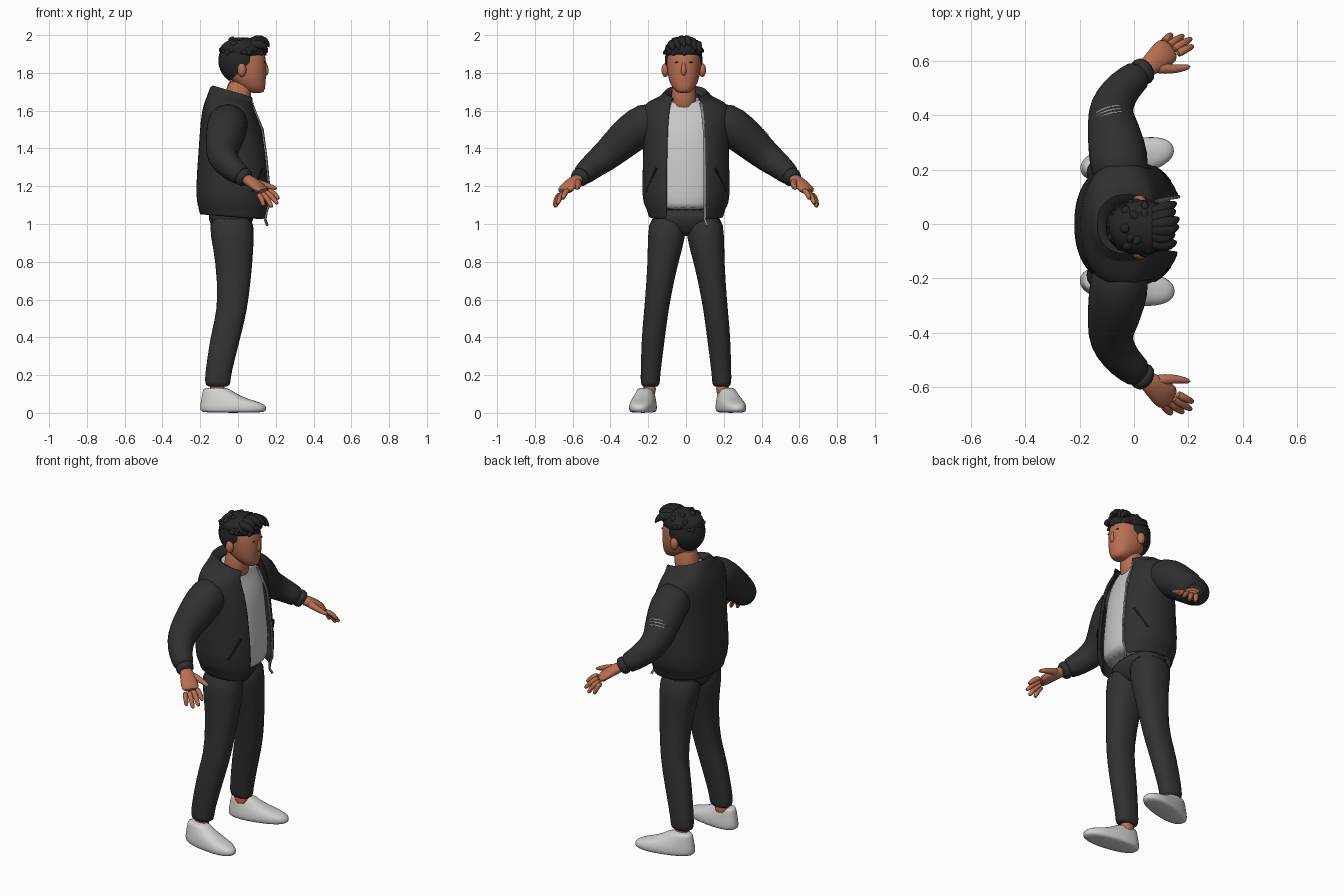
import bpy, bmesh, math, random
from mathutils import Vector

random.seed(4)
if "Cube" in bpy.data.objects:
    bpy.data.objects.remove(bpy.data.objects["Cube"])


def material(name, r, g, b):
    mat = bpy.data.materials.new(name)
    mat.use_nodes = True
    mat.diffuse_color = (r, g, b, 1)
    bsdf = next(n for n in mat.node_tree.nodes if n.type == "BSDF_PRINCIPLED")
    bsdf.inputs["Base Color"].default_value = (r, g, b, 1)
    bsdf.inputs["Roughness"].default_value = 0.8
    return mat


JACKET = material("charcoal jacket", .029, .029, .029)
TROUSERS = material("charcoal trousers", .032, .032, .032)
HAIR = material("black hair", .019, .019, .02)
SKIN = material("warm brown skin", .48, .16, .085)
SHIRT = material("pale grey shirt", .58, .58, .58)
SHOE = material("off white shoe", .64, .64, .63)
ZIP = material("grey metal", .25, .25, .25)
POCKET = material("pocket black", .008, .008, .008)


def oval(angle, rx, ry, power=2.3):
    """Point on a slightly squared ellipse."""
    c, s = math.cos(angle), math.sin(angle)
    return (rx * math.copysign(abs(c) ** (2 / power), c),
            ry * math.copysign(abs(s) ** (2 / power), s))


def finish(name, bm, mat, levels=1):
    bmesh.ops.recalc_face_normals(bm, faces=bm.faces)
    mesh = bpy.data.meshes.new(name)
    bm.to_mesh(mesh)
    bm.free()
    mesh.materials.append(mat)
    mesh.shade_smooth()
    mesh.set_sharp_from_angle(angle=math.radians(60))
    obj = bpy.data.objects.new(name, mesh)
    bpy.context.collection.objects.link(obj)
    if levels:
        obj.modifiers.new("smooth", "SUBSURF").levels = levels
        obj.modifiers["smooth"].render_levels = levels
    return obj


def skin_rings(bm, rings, closed=True):
    """Bridge rings of points; closed rings get capped ends."""
    loops = [[bm.verts.new(p) for p in ring] for ring in rings]
    n = len(loops[0])
    for a, b in zip(loops, loops[1:]):
        for i in range(n if closed else n - 1):
            j = (i + 1) % n
            bm.faces.new((a[i], a[j], b[j], b[i]))
    if closed:
        bm.faces.new(loops[0])
        bm.faces.new(loops[-1])


def level_ring(z, cx, cy, rx, ry, tilt=0, start=0, n=24):
    """Horizontal ring; a start angle leaves an opening at the front."""
    ring = []
    for i in range(n):
        t = i / (n - 1) if start else i / n
        x, y = oval(start + t * (math.tau - 2 * start), rx, ry)
        ring.append(Vector((cx + x, cy + y, z - tilt * x)))
    return ring


def stack(name, mat, rows, levels=1):
    bm = bmesh.new()
    skin_rings(bm, [level_ring(*row) for row in rows])
    return finish(name, bm, mat, levels)


def tube_rings(points, sizes, ref=(0, 0, 1), n=10):
    """Rings along a path; each size is a radius or (side, up) radii."""
    points = [Vector(p) for p in points]
    rings = []
    for i, p in enumerate(points):
        t = points[min(i + 1, len(points) - 1)] - points[max(i - 1, 0)]
        side = t.cross(Vector(ref)).normalized()
        up = side.cross(t).normalized()
        size = sizes[i]
        a, b = size if isinstance(size, tuple) else (size, size)
        rings.append([p + side * a * math.cos(k * math.tau / n)
                      + up * b * math.sin(k * math.tau / n) for k in range(n)])
    return rings


def tube(name, mat, points, sizes, ref=(0, 0, 1), n=10, levels=1):
    bm = bmesh.new()
    skin_rings(bm, tube_rings(points, sizes, ref, n))
    return finish(name, bm, mat, levels)


def ball(name, mat, centre, radii, cut=None):
    """Ellipsoid, optionally trimmed below a plane (point, normal)."""
    bm = bmesh.new()
    bmesh.ops.create_uvsphere(bm, u_segments=32, v_segments=20, radius=1)
    bmesh.ops.scale(bm, vec=radii, verts=bm.verts)
    bmesh.ops.translate(bm, vec=centre, verts=bm.verts)
    if cut:
        bmesh.ops.bisect_plane(bm, geom=bm.verts[:] + bm.edges[:] + bm.faces[:],
                               plane_co=cut[0], plane_no=cut[1], clear_inner=True)
    return finish(name, bm, mat, 0)


# Jacket rows: height, centre, depth, width, half opening, tilt; last is the collar fold
rows = [(1.035, -.02, .178, .193, .1, .08), (1.08, -.02, .184, .2, .1, .08),
        (1.105, -.02, .193, .222, .1, .04), (1.2, -.022, .195, .229, .1, 0),
        (1.35, -.024, .182, .22, .098, 0), (1.5, -.03, .166, .222, .095, 0),
        (1.59, -.045, .142, .235, .088, .05), (1.645, -.045, .122, .21, .08, .1),
        (1.662, -.03, .123, .122, .075, .2), (1.71, -.02, .12, .113, .07, .33),
        (1.665, -.005, .085, .08, .064, .25)]
bm = bmesh.new()
open_rings = [level_ring(z, cx, 0, rx, ry, tilt, math.asin((gap / ry) ** 1.15), 32)
              for z, cx, rx, ry, gap, tilt in rows]
skin_rings(bm, open_rings, closed=False)
jacket = finish("jacket_body", bm, JACKET)
solid = jacket.modifiers.new("cloth thickness", "SOLIDIFY")
solid.thickness, solid.offset = .012, 0
jacket.modifiers.move(1, 0)

# Shirt sits just inside the jacket
stack("shirt", SHIRT, [(z, cx, 0, rx - .026, ry - .026, tilt)
                       for z, cx, rx, ry, gap, tilt in rows[1:-2]])

# Zip along the left opening with a hanging pull
edge = [ring[0] + Vector((.004, 0, 0)) for ring in open_rings[:-2]]
tube("zip_edge", ZIP, edge, [.007] * len(edge), (0, 1, 0), 6, 0)
tube("zip_pull", ZIP, [edge[0], edge[0] + Vector((.012, .012, -.03))],
     [.007, .007], (0, 1, 0), 6, 0)

# Badge on the left sleeve: plain bands wrapped over the cloth
along = Vector((-.2, .75, -.63)).normalized()
across = along.cross(Vector((0, 0, 1))).normalized()
above = across.cross(along)
for row in (-1, 0, 1):
    reach = .091 - row * .0025
    arc = [Vector((-.076, .362, 1.417)) + along * row * .017
           + (across * math.cos(a) + above * math.sin(a)) * reach
           for a in (math.radians(62 + 12 * k) for k in range(6))]
    tube(f"sleeve_badge_band_{row + 2}", ZIP, arc, [.004] * 6, along, 6, 0)

# Neck and head
HEAD_Y = -.012
stack("neck", SKIN, [(1.58, -.01, HEAD_Y, .07, .07), (1.66, 0, HEAD_Y, .068, .066),
                     (1.78, .01, HEAD_Y, .068, .064)])
stack("head", SKIN, [(z, cx, HEAD_Y, rx, ry) for z, cx, rx, ry in (
    (1.692, .1, .032, .03), (1.71, .086, .057, .052), (1.75, .06, .087, .077),
    (1.8, .04, .11, .088), (1.86, .03, .121, .091), (1.92, .025, .115, .086),
    (1.97, .02, .07, .05))])
tube("nose", SKIN, [(.138, HEAD_Y, 1.865), (.146, HEAD_Y, 1.835), (.153, HEAD_Y, 1.808),
                    (.138, HEAD_Y, 1.785)],
     [(.009, .009), (.012, .011), (.016, .017), (.014, .011)], (0, 1, 0))
for s, side in ((1, "left"), (-1, "right")):
    ball(side + "_ear", SKIN, (.02, HEAD_Y + s * .098, 1.815), (.024, .02, .036))
    ball(side + "_eye", HAIR, (.142, HEAD_Y + s * .038, 1.857), (.004, .01, .004))

# Hair: close sides, full top and loose tufts
ball("hair_sides", HAIR, (.008, HEAD_Y, 1.865), (.112, .1, .122),
     ((.095, 0, 1.885), (-.68, 0, .73)))
ball("hair_top", HAIR, (.028, HEAD_Y, 1.92), (.122, .1, .068),
     ((.12, 0, 1.895), (-.1, 0, 1)))
bm = bmesh.new()
for ring_size, height, count in ((1, .05, 18), (.88, .45, 15), (.55, .8, 9)):
    for k in range(count):
        a = math.tau * (k + random.random() * .8) / count
        out = Vector((math.cos(a), math.sin(a), 0))
        base = Vector((.025 + out.x * .11 * ring_size, HEAD_Y + out.y * .09 * ring_size,
                       1.915 + .066 * height + random.uniform(-.012, .008)))
        swirl = Vector((-out.y, out.x, 0)) * random.uniform(-.03, .03)
        tip = base + out * .016 + swirl + Vector((0, 0, random.uniform(-.022, .018)))
        skin_rings(bm, tube_rings([base - out * .02, base + out * .008 + swirl * .4, tip],
                                  [.025, .02, .003], (.1, .2, 1), 7))
# Swept quiff, arched across the brow
for k in range(6):
    y = (k - 2.5) * .026
    drop = y * y * 7
    reach = random.uniform(-.014, .004) - drop * .5
    path = [(.05, y * .7, 1.95), (.1, y, 1.982 - drop),
            (.148 + reach, y * 1.1 + .008, 1.974 - drop),
            (.17 + reach, y * 1.1 + .02, random.uniform(1.92, 1.945) - drop * .6)]
    skin_rings(bm, tube_rings([Vector(p) + Vector((0, HEAD_Y, 0)) for p in path],
                              [.024, .03, .024, .004], (0, 1, 0), 8))
finish("hair_tufts", bm, HAIR)

# Hips
stack("trouser_hips", TROUSERS, [(z, -.037, 0, rx, ry) for z, rx, ry in (
    (.935, .06, .08), (.96, .09, .13), (1.02, .122, .186), (1.09, .125, .188))])

for s, side in ((1, "left"), (-1, "right")):
    def flip(points):
        return [(x, s * y, z) for x, y, z in points]

    # Sleeve and cuff
    tube(side + "_sleeve", JACKET, flip([
        (-.05, .13, 1.55), (-.052, .21, 1.54), (-.064, .29, 1.482), (-.084, .38, 1.4),
        (-.085, .43, 1.355), (-.055, .485, 1.315), (-.01, .53, 1.275), (.03, .558, 1.25)]),
        [.09, .112, .108, .091, .083, .072, .062, .056], n=16)
    tube(side + "_cuff", JACKET, flip([(.015, .548, 1.26), (.03, .56, 1.248),
                                      (.052, .574, 1.232)]), [.05, .054, .046], n=16)

    # Hand
    tube(side + "_palm", SKIN, flip([(.03, .56, 1.247), (.068, .59, 1.226),
                                    (.11, .628, 1.195), (.138, .65, 1.166)]),
         [(.034, .03), (.042, .03), (.054, .027), (.05, .018)], n=12)
    knuckles, spread = Vector((.13, .644, 1.172)), Vector((-.68, .62, -.25))
    tips = {"index": (.218, .655, 1.132), "middle": (.212, .683, 1.105),
            "ring": (.182, .694, 1.088), "little": (.138, .697, 1.094)}
    for k, (finger, tip) in enumerate(tips.items()):
        base = knuckles + spread * (k - 1.5) * .024
        tip = Vector(tip)
        middle = base.lerp(tip, .5) + Vector((.004, .005, .007))
        tube(f"{side}_{finger}_finger", SKIN, flip([base, middle, base.lerp(tip, .85), tip]),
             [.017, .0155, .013, .009], n=8)
    tube(side + "_thumb", SKIN, flip([(.065, .58, 1.225), (.115, .57, 1.215),
                                     (.165, .57, 1.2), (.21, .58, 1.185)]),
         [.026, .022, .016, .01], n=8)

    # Slanted pocket opening
    slit = []
    for k in range(5):
        x, y = oval(.7 + k * .1, .191, .228)
        slit.append((x - .022, y, 1.295 - k * .031))
    tube(side + "_pocket", POCKET, flip(slit), [.008] * 5, n=6, levels=0)

    # Trouser leg, ankle and shoe
    stack(side + "_trouser_leg", TROUSERS, [(z, cx, s * cy, rx, ry) for z, cx, cy, rx, ry in (
        (1.06, -.037, .095, .122, .098), (.93, -.03, .102, .115, .102),
        (.8, -.02, .122, .098, .081), (.6, -.025, .15, .082, .067),
        (.5, -.042, .162, .08, .064), (.4, -.067, .173, .08, .062),
        (.2, -.107, .189, .069, .052), (.16, -.107, .189, .068, .051),
        (.135, -.107, .189, .06, .045))])
    stack(side + "_ankle", SKIN, [(.08, -.11, s * .193, .042, .035),
                                  (.17, -.11, s * .193, .045, .037)])
    shoe = stack(side + "_shoe", SHOE, [(z, cx, 0, rx, ry, tilt) for z, cx, rx, ry, tilt in (
        (0, 0, .165, .06, 0), (.012, 0, .177, .068, 0), (.035, 0, .179, .07, 0),
        (.062, -.01, .163, .064, .05), (.088, -.045, .122, .055, .12),
        (.113, -.077, .085, .045, .1), (.135, -.095, .062, .04, -.05))])
    shoe.location = (-.025, .005 + s * .233, 0)
    shoe.rotation_euler.z = .05 + s * .19
